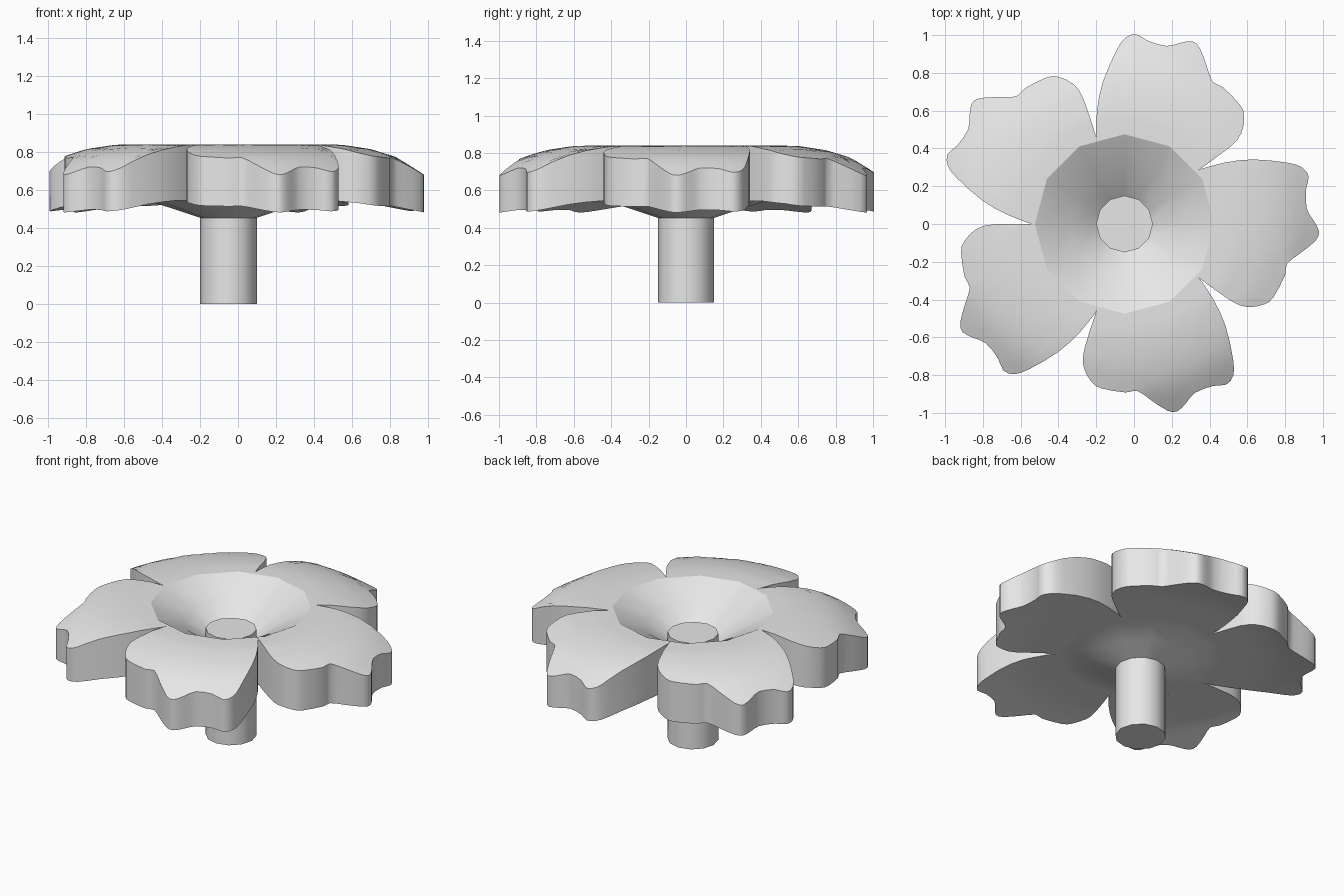
import bpy, bmesh, math
from mathutils import Vector

if "Cube" in bpy.data.objects:
    bpy.data.objects.remove(bpy.data.objects["Cube"], do_unlink=True)

CX, SIDES, RIM = -0.05, 12, 0.475

grey = bpy.data.materials.new("light grey")
grey.use_nodes = True
grey.diffuse_color = (0.8, 0.8, 0.8, 1)
grey.node_tree.nodes["Principled BSDF"].inputs["Base Color"].default_value = (0.8, 0.8, 0.8, 1)


def finish(bm, name, angle):
    bmesh.ops.remove_doubles(bm, verts=bm.verts, dist=0.0005)
    bmesh.ops.recalc_face_normals(bm, faces=bm.faces)
    mesh = bpy.data.meshes.new(name)
    bm.to_mesh(mesh)
    bm.free()
    mesh.materials.append(grey)
    obj = bpy.data.objects.new(name, mesh)
    obj.location.x = CX
    bpy.context.collection.objects.link(obj)
    bpy.ops.object.select_all(action="DESELECT")
    obj.select_set(True)
    bpy.context.view_layer.objects.active = obj
    bpy.ops.object.shade_smooth_by_angle(angle=math.radians(angle))


def lathe(name, profile, closed, angle):
    bm = bmesh.new()
    rings = [[bm.verts.new((r * math.cos(a), r * math.sin(a), z)) for r, z in profile]
             for a in (math.tau * i / SIDES for i in range(SIDES))]
    n = len(profile)
    for i in range(SIDES):
        a, b = rings[i], rings[(i + 1) % SIDES]
        for k in range(n if closed else n - 1):
            bm.faces.new((a[k], b[k], b[(k + 1) % n], a[(k + 1) % n]))
    if not closed:
        for k in (0, n - 1):
            bm.faces.new([ring[k] for ring in rings])
    finish(bm, name, angle)


def level(table, r):
    """Height at radius r, from a short drooping profile."""
    for (r0, z0), (r1, z1) in zip(table, table[1:]):
        if r <= r1:
            return z0 + (z1 - z0) * max(0, (r - r0) / (r1 - r0))
    return table[-1][1]


TOP = [(0.47, 0.84), (0.6, 0.838), (0.75, 0.815), (0.88, 0.775), (0.97, 0.72), (1.04, 0.675)]
BOTTOM = [(0.47, 0.545), (0.7, 0.543), (0.82, 0.53), (0.95, 0.5), (1.04, 0.48)]

# Scalloped petal edge, from notch to notch
EDGE = [(0.40, 0.29), (0.53, 0.325), (0.68, 0.342), (0.86, 0.325), (0.94, 0.30),
        (0.975, 0.25), (0.96, 0.18), (0.965, 0.08), (1.00, 0.02), (1.03, -0.04),
        (1.01, -0.09), (0.93, -0.155), (0.86, -0.21), (0.85, -0.27), (0.79, -0.385),
        (0.74, -0.425), (0.65, -0.44), (0.56, -0.405), (0.40, -0.29)]


def smooth_path(pts):
    p = [Vector(q) for q in pts]
    p = [p[0]] + p + [p[-1]]
    out = []
    for a, b, c, d in zip(p, p[1:], p[2:], p[3:]):
        out += [b, (b + c) * 0.5625 - (a + d) * 0.0625]
    return out + [p[-1]]


def petal(index, name):
    turn = math.tau * index / 5
    edge = smooth_path(EDGE)
    steps, n = 8, len(edge)
    bm = bmesh.new()
    grids = []
    for table in (TOP, BOTTOM):
        grid = []
        for i, e in enumerate(edge):
            # inner end follows the many-sided bowl rim
            a = turn + math.radians(36 - 72 * i / (n - 1))
            seg = math.tau / SIDES
            r = RIM * math.cos(seg / 2) / math.cos(a % seg - seg / 2)
            inner = Vector((r * math.cos(a), r * math.sin(a)))
            c, s = math.cos(turn), math.sin(turn)
            outer = Vector((e.x * c - e.y * s, e.x * s + e.y * c))
            row = []
            for k in range(steps + 1):
                p = inner.lerp(outer, k / steps)
                row.append(bm.verts.new((p.x, p.y, level(table, p.length))))
            grid.append(row)
        for a, b in zip(grid, grid[1:]):
            for k in range(steps):
                bm.faces.new((a[k], a[k + 1], b[k + 1], b[k]))
        grids.append(grid)
    top, low = grids
    # outer wall, and the short walls in the notches
    for i in range(n - 1):
        bm.faces.new((top[i][-1], top[i + 1][-1], low[i + 1][-1], low[i][-1]))
    for i in (0, n - 1):
        for k in range(steps):
            bm.faces.new((top[i][k], top[i][k + 1], low[i][k + 1], low[i][k]))
    finish(bm, name, 40)


# Bowl in the middle, sloped inside and underneath
lathe("bowl", [(0.14, 0.62), (0.29, 0.74), (RIM, 0.84), (RIM, 0.545),
               (0.43, 0.545), (0.29, 0.5), (0.14, 0.45)], True, 30)

# Stem, with its top showing in the bowl
lathe("stem", [(0.15, 0), (0.15, 0.69)], False, 40)

for i in range(5):
    petal(i, f"petal_{i + 1}")
